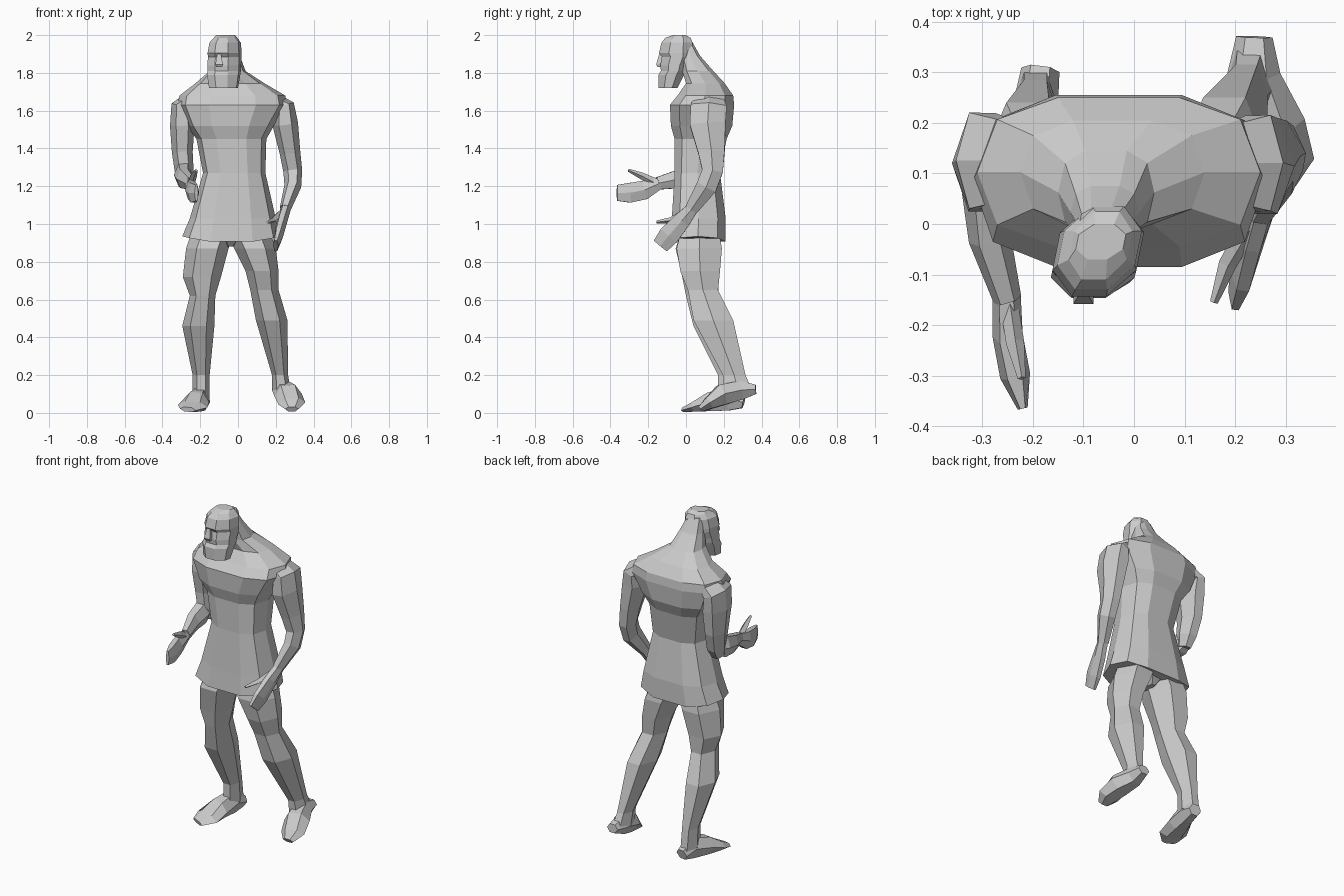
import bpy, bmesh
from math import cos, sin, pi, copysign
from mathutils import Vector


def outline(n, half=False, box=1.0):
    """Unit polygon touching -1..1 on both axes; box below 1 squares it off."""
    pts = [(cos(2 * pi * (i + 0.5 * half) / n), sin(2 * pi * (i + 0.5 * half) / n)) for i in range(n)]
    pts = [tuple(copysign(abs(c) ** box, c) if abs(c) > 1e-6 else 0.0 for c in p) for p in pts]
    mx, my = max(p[0] for p in pts), max(p[1] for p in pts)
    return [(p[0] / mx, p[1] / my) for p in pts]


def skin(name, rings):
    """Join rings of points into a closed flat-shaded mesh."""
    bm = bmesh.new()
    rows = [[bm.verts.new(p) for p in r] for r in rings]
    n = len(rows[0])
    for a, b in zip(rows, rows[1:]):
        for i in range(n):
            j = (i + 1) % n
            bm.faces.new((a[i], a[j], b[j], b[i]))
    bm.faces.new(rows[0])
    bm.faces.new(rows[-1])
    bmesh.ops.recalc_face_normals(bm, faces=bm.faces)
    me = bpy.data.meshes.new(name)
    bm.to_mesh(me)
    bm.free()
    ob = bpy.data.objects.new(name, me)
    bpy.context.collection.objects.link(ob)
    return ob


def stack(name, levels, n, half=False, shear=0.0, box=1.0, hem=0.0):
    """Level rings given as z, x min, x max, y min, y max; hem lifts the sides of the first."""
    rings = []
    for k, (z, x0, x1, y0, y1) in enumerate(levels):
        ring = []
        for u, v in outline(n, half, box):
            y = (y0 + y1) / 2 + v * (y1 - y0) / 2
            lift = hem * u * u if k == 0 else 0
            ring.append(((x0 + x1) / 2 + u * (x1 - x0) / 2 + shear * y, y, z + lift))
        rings.append(ring)
    return skin(name, rings)


def limb(name, path, n=6):
    """Rings square to a path of x, y, z, half width, half depth."""
    pts = [Vector(p[:3]) for p in path]
    rings = []
    for i, p in enumerate(path):
        t = (pts[min(i + 1, len(pts) - 1)] - pts[max(i - 1, 0)]).normalized()
        u = Vector((1, 0, 0))
        u = (u - t * u.dot(t)).normalized()
        v = t.cross(u)
        rings.append([pts[i] + u * a * p[3] + v * b * p[4] for a, b in outline(n)])
    return skin(name, rings)


# Tunic, chest, shoulders and thick neck
stack("torso_and_tunic", [
    (0.90, -0.295, 0.225, -0.085, 0.21),
    (1.03, -0.255, 0.20, -0.075, 0.21),
    (1.27, -0.185, 0.145, -0.06, 0.18),
    (1.45, -0.22, 0.15, -0.06, 0.215),
    (1.52, -0.27, 0.19, -0.08, 0.245),
    (1.63, -0.32, 0.26, -0.085, 0.255),
    (1.68, -0.31, 0.25, -0.045, 0.25),
    (1.745, -0.225, 0.14, 0.0, 0.205),
    (1.81, -0.15, 0.04, -0.02, 0.145),
    (1.89, -0.125, 0.01, -0.03, 0.075),
    (1.97, -0.11, -0.02, -0.04, 0.03)], 10, box=0.72, hem=0.035)

# Head with chin, mouth line, eye hollow and brow
stack("head", [
    (1.72, -0.13, 0.015, -0.145, -0.045),
    (1.79, -0.143, 0.022, -0.146, -0.01),
    (1.81, -0.143, 0.023, -0.133, 0.0),
    (1.84, -0.143, 0.023, -0.136, 0.01),
    (1.885, -0.143, 0.023, -0.128, 0.03),
    (1.905, -0.143, 0.023, -0.143, 0.035),
    (1.96, -0.135, 0.018, -0.13, 0.035),
    (1.985, -0.115, 0.0, -0.11, 0.025),
    (2.0, -0.105, -0.012, -0.07, 0.0)], 8, True, 0.2)
stack("nose", [
    (1.83, -0.115, -0.085, -0.15, -0.12),
    (1.845, -0.12, -0.08, -0.158, -0.12),
    (1.90, -0.11, -0.09, -0.142, -0.12)], 4, True)

# Lowered arm and hand
limb("lowered_arm", [
    (0.20, 0.12, 1.64, 0.05, 0.08),
    (0.245, 0.12, 1.62, 0.055, 0.095),
    (0.25, 0.115, 1.53, 0.068, 0.095),
    (0.275, 0.135, 1.38, 0.055, 0.07),
    (0.29, 0.14, 1.28, 0.05, 0.055),
    (0.29, 0.11, 1.20, 0.045, 0.055),
    (0.25, 0.03, 1.08, 0.03, 0.035)])
limb("lowered_hand", [
    (0.255, 0.04, 1.09, 0.028, 0.03),
    (0.235, -0.02, 1.02, 0.028, 0.045),
    (0.215, -0.09, 0.94, 0.025, 0.055),
    (0.20, -0.135, 0.885, 0.014, 0.045)])
limb("lowered_thumb", [
    (0.23, 0.0, 1.06, 0.02, 0.022),
    (0.185, -0.08, 1.02, 0.018, 0.016),
    (0.158, -0.155, 1.01, 0.008, 0.008)], 4)

# Bent arm and forward hand
limb("bent_upper_arm", [
    (-0.25, 0.125, 1.65, 0.05, 0.08),
    (-0.30, 0.125, 1.62, 0.055, 0.095),
    (-0.295, 0.12, 1.52, 0.065, 0.095),
    (-0.295, 0.125, 1.38, 0.055, 0.075),
    (-0.285, 0.11, 1.28, 0.05, 0.06),
    (-0.285, 0.09, 1.22, 0.035, 0.04)])
limb("bent_forearm", [
    (-0.29, 0.13, 1.27, 0.03, 0.035),
    (-0.29, 0.06, 1.26, 0.05, 0.06),
    (-0.285, -0.03, 1.24, 0.042, 0.05),
    (-0.25, -0.15, 1.215, 0.028, 0.033)])
limb("forward_hand", [
    (-0.252, -0.14, 1.215, 0.028, 0.03),
    (-0.25, -0.22, 1.18, 0.03, 0.05),
    (-0.235, -0.30, 1.165, 0.03, 0.052),
    (-0.22, -0.365, 1.165, 0.01, 0.042)])
limb("forward_thumb", [
    (-0.245, -0.17, 1.22, 0.018, 0.025),
    (-0.235, -0.235, 1.255, 0.018, 0.018),
    (-0.222, -0.305, 1.285, 0.008, 0.008)], 4)

# Legs, read as level rings
stack("straight_leg", [
    (0.93, -0.255, -0.03, -0.035, 0.18),
    (0.87, -0.275, -0.05, -0.055, 0.19),
    (0.72, -0.292, -0.09, -0.02, 0.175),
    (0.62, -0.255, -0.12, 0.0, 0.17),
    (0.46, -0.295, -0.125, 0.04, 0.24),
    (0.20, -0.24, -0.15, 0.17, 0.285),
    (0.08, -0.24, -0.15, 0.17, 0.30)], 6)
stack("trailing_leg", [
    (0.93, -0.05, 0.18, -0.035, 0.18),
    (0.87, -0.02, 0.20, -0.05, 0.19),
    (0.75, 0.04, 0.215, -0.03, 0.18),
    (0.65, 0.065, 0.215, 0.01, 0.17),
    (0.49, 0.095, 0.262, 0.04, 0.25),
    (0.20, 0.18, 0.265, 0.195, 0.315),
    (0.12, 0.18, 0.28, 0.20, 0.35)], 6)
stack("crotch", [
    (0.88, -0.06, -0.02, 0.04, 0.12),
    (0.92, -0.10, 0.03, 0.0, 0.16)], 6)

# Feet, heel to toe
limb("straight_foot", [
    (-0.185, 0.305, 0.055, 0.038, 0.03),
    (-0.195, 0.23, 0.075, 0.045, 0.062),
    (-0.22, 0.13, 0.06, 0.068, 0.05),
    (-0.24, 0.05, 0.035, 0.082, 0.026),
    (-0.265, -0.01, 0.018, 0.045, 0.012)])
limb("trailing_foot", [
    (0.238, 0.37, 0.125, 0.036, 0.025),
    (0.235, 0.29, 0.12, 0.055, 0.05),
    (0.265, 0.19, 0.095, 0.075, 0.055),
    (0.285, 0.12, 0.05, 0.072, 0.032),
    (0.285, 0.075, 0.02, 0.035, 0.015)])
